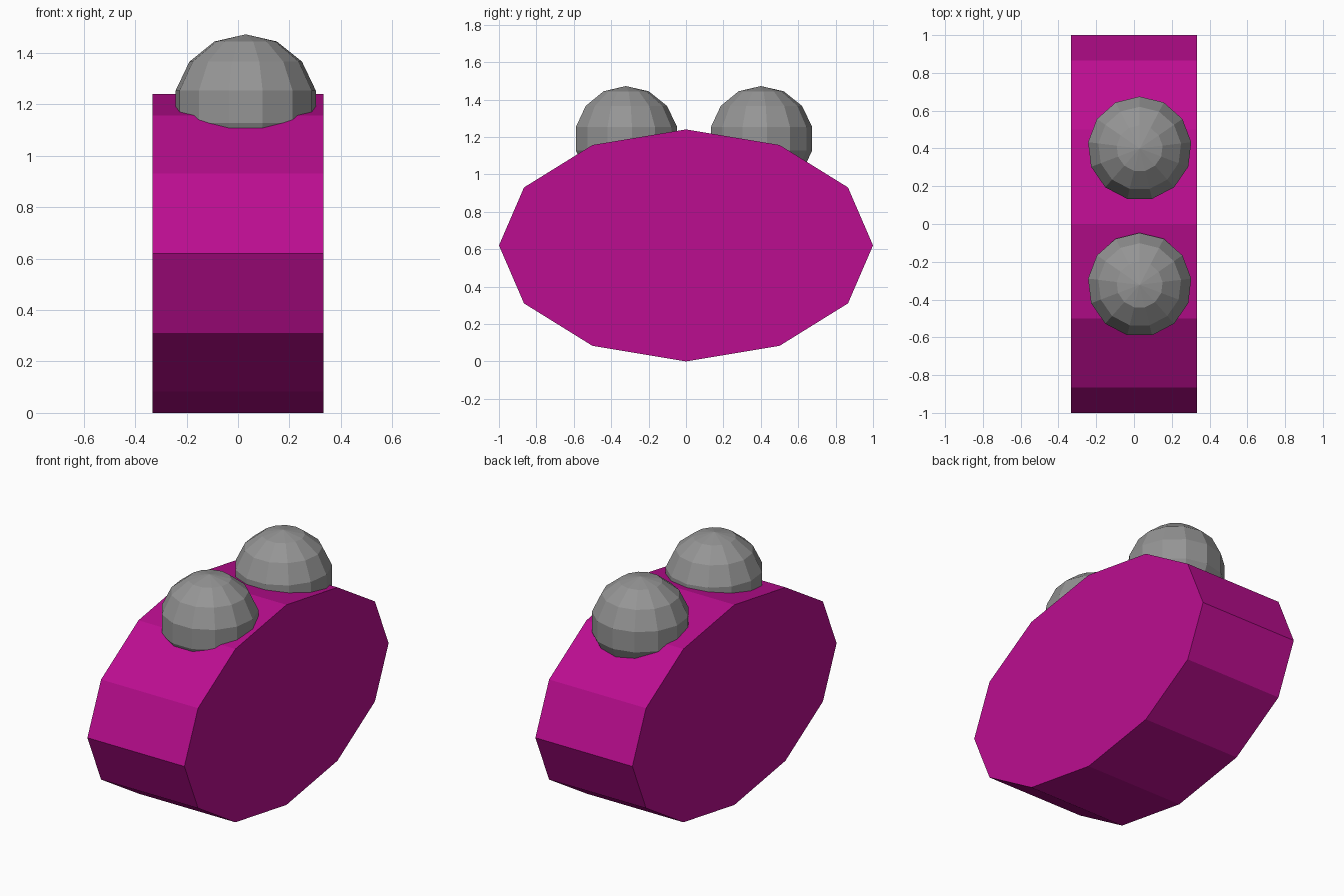
import bpy, math

if "Cube" in bpy.data.objects:
    bpy.data.objects.remove(bpy.data.objects["Cube"])


def material(name, rgb):
    m = bpy.data.materials.new(name)
    m.diffuse_color = (*rgb, 1)
    m.use_nodes = True
    m.node_tree.nodes["Principled BSDF"].inputs["Base Color"].default_value = m.diffuse_color
    return m


magenta = material("magenta", (0.50, 0.004, 0.28))
grey = material("grey", (0.30, 0.30, 0.30))


def finish(name, mat):
    ob = bpy.context.object
    ob.name = name
    ob.data.materials.append(mat)
    return ob


# Flattened twelve-sided body lying across x
bpy.ops.mesh.primitive_cylinder_add(vertices=12, radius=1, depth=0.665,
                                    location=(0, 0, 0.62),
                                    rotation=(0, math.pi / 2, 0))
body = finish("body", magenta)
body.scale = (0.62, 1, 1)

# Two faceted domes sunk into the top
for name, y in (("front_dome", -0.322), ("back_dome", 0.40)):
    bpy.ops.mesh.primitive_uv_sphere_add(segments=13, ring_count=7, radius=0.282,
                                         location=(0.03, y, 1.19))
    finish(name, grey)
